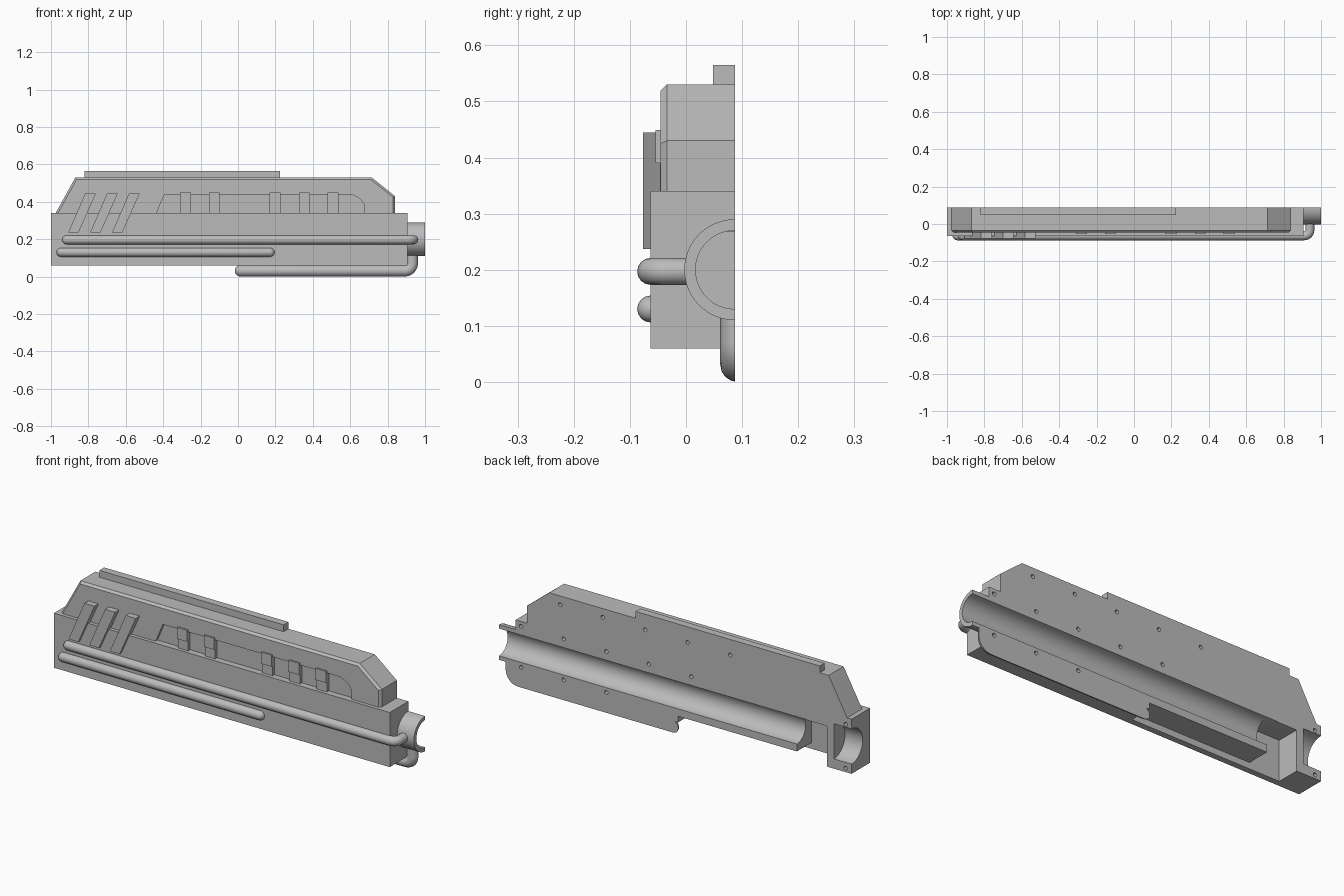
import bpy, bmesh, math
from mathutils import Vector, Matrix

if "Cube" in bpy.data.objects:
    bpy.data.objects.remove(bpy.data.objects["Cube"], do_unlink=True)

BACK = 0.087      # flat split plane
AXIS = 0.2        # bore height

grey = bpy.data.materials.new("plain_grey")
grey.use_nodes = True
grey.diffuse_color = (0.5, 0.5, 0.5, 1)
grey.node_tree.nodes["Principled BSDF"].inputs["Base Color"].default_value = (0.5, 0.5, 0.5, 1)


def finish(name, bm):
    bmesh.ops.recalc_face_normals(bm, faces=bm.faces[:])
    mesh = bpy.data.meshes.new(name)
    bm.to_mesh(mesh)
    bm.free()
    obj = bpy.data.objects.new(name, mesh)
    bpy.context.collection.objects.link(obj)
    mesh.materials.append(grey)
    return obj


def plate(name, outline, y0, y1, bevel=0.0):
    """Extrude an x-z outline from y0 (front) to y1, optionally chamfering the front rim."""
    bm = bmesh.new()
    front = bm.faces.new([bm.verts.new((x, y0, z)) for x, z in outline])
    rim = list(front.edges)
    res = bmesh.ops.extrude_face_region(bm, geom=[front], use_keep_orig=True)
    moved = [v for v in res["geom"] if isinstance(v, bmesh.types.BMVert)]
    bmesh.ops.translate(bm, verts=moved, vec=(0, y1 - y0, 0))
    if bevel:
        base = min(z for _, z in outline)
        rim = [e for e in rim if max(v.co.z for v in e.verts) > base + 0.001]
        bmesh.ops.bevel(bm, geom=rim, offset=bevel, segments=1, affect='EDGES')
    return finish(name, bm)


def box(name, x0, x1, y0, y1, z0, z1):
    return plate(name, [(x0, z0), (x1, z0), (x1, z1), (x0, z1)], y0, y1)


def rod(name, a, b, r, sides=48):
    """Cylinder between two points."""
    a, b = Vector(a), Vector(b)
    turn = (b - a).to_track_quat('Z', 'Y').to_matrix().to_4x4()
    bm = bmesh.new()
    bmesh.ops.create_cone(bm, cap_ends=True, segments=sides, radius1=r, radius2=r,
                          depth=(b - a).length,
                          matrix=Matrix.Translation((a + b) / 2) @ turn)
    return finish(name, bm)


def cut(obj, cutters):
    """Subtract the cutters and remove them."""
    bpy.context.view_layer.objects.active = obj
    for c in cutters:
        c.hide_render = True
        m = obj.modifiers.new("cut", 'BOOLEAN')
        m.operation, m.solver, m.object = 'DIFFERENCE', 'EXACT', c
        bpy.ops.object.modifier_apply(modifier=m.name)
        bpy.data.objects.remove(c, do_unlink=True)


def smooth(obj):
    bpy.ops.object.select_all(action='DESELECT')
    obj.select_set(True)
    bpy.context.view_layer.objects.active = obj
    bpy.ops.object.shade_smooth_by_angle(angle=math.radians(30))


def pipe(name, pts, r, bend=0.03, round_end=False):
    """Tube along straight runs with filleted corners and a domed start."""
    pts = [Vector(p) for p in pts]
    path = []
    d = (pts[1] - pts[0]).normalized()
    for i in range(6):
        t = math.pi / 2 * i / 5
        path.append((pts[0] + d * r * (1 - math.cos(t)), max(math.sin(t), 0.02)))
    for prev, p, nxt in zip(pts, pts[1:], pts[2:]):
        u, w = (prev - p).normalized(), (nxt - p).normalized()
        for i in range(9):
            t = math.pi / 2 * i / 8
            path.append((p + bend * (u * (1 - math.sin(t)) + w * (1 - math.cos(t))), 1))
    if round_end:
        for i in range(6):
            t = math.pi / 2 * i / 5
            path.append((pts[-1] - d * r * (1 - math.sin(t)), max(math.cos(t), 0.02)))
    else:
        path.append((pts[-1], 1))
    curve = bpy.data.curves.new(name, 'CURVE')
    curve.dimensions = '3D'
    curve.bevel_depth, curve.bevel_resolution, curve.use_fill_caps = r, 6, True
    s = curve.splines.new('POLY')
    s.points.add(len(path) - 1)
    for sp, (co, rad) in zip(s.points, path):
        sp.co, sp.radius = (*co, 1), rad
    obj = bpy.data.objects.new(name, curve)
    bpy.context.collection.objects.link(obj)
    curve.materials.append(grey)
    bpy.ops.object.select_all(action='DESELECT')
    obj.select_set(True)
    bpy.context.view_layer.objects.active = obj
    bpy.ops.object.convert(target='MESH')
    return bpy.context.view_layer.objects.active


def pin_hole(x, z):
    return rod("pin_cutter", (x, BACK - 0.03, z), (x, BACK + 0.03, z), 0.01, 16)


# Lower housing with bore, chamber, underside slot and rear socket
lower = box("lower_housing", -1, 0.905, -0.063, BACK, 0.06, 0.34)
cutters = [
    rod("bore_cutter", (-0.75, BACK, AXIS), (1.1, BACK, AXIS), 0.07),
    box("chamber_cutter", -0.86, -0.69, -0.032, 0.2, 0, 0.268),
    box("slot_cutter", -0.86, -0.015, -0.032, 0.2, -0.01, 0.092),
    rod("socket_cutter", (-1.1, BACK, AXIS), (-0.9, BACK, AXIS), 0.09),
]
cutters += [pin_hole(0.875 - 0.2415 * i, 0.315) for i in range(5)]
cutters += [pin_hole(0.875 - 0.2415 * i, 0.105) for i in range(3)]
cutters += [pin_hole(-0.966, z) for z in (0.305, 0.08)]
cut(lower, cutters)
smooth(lower)

# Upper housing with chamfered front rim and sunken side panel
upper = plate("upper_housing",
              [(-0.975, 0.34), (0.84, 0.34), (0.84, 0.43), (0.715, 0.53), (-0.87, 0.53)],
              -0.045, BACK, 0.011)
panel = plate("panel_cutter",
              [(-0.44, 0.33), (0.675, 0.33), (0.675, 0.385), (0.655, 0.415),
               (0.615, 0.437), (-0.395, 0.437)], -0.1, -0.03)
cut(upper, [panel] + [pin_hole(0.653 - 0.241 * i, 0.485) for i in range(5)])

# Top rail
box("top_rail", -0.82, 0.225, 0.048, BACK, 0.525, 0.565)

# Half ring at the front end of the bore
ring = rod("muzzle_ring", (0.88, BACK, AXIS), (1, BACK, AXIS), 0.09)
cut(ring, [rod("ring_bore_cutter", (0.8, BACK, AXIS), (1.1, BACK, AXIS), 0.07),
           box("ring_half_cutter", 0.8, 1.1, BACK, 0.3, 0, 0.5)])
smooth(ring)

# Slanted grip ribs
for i in range(3):
    x = -0.907 + 0.117 * i
    plate(f"grip_rib_{i + 1}",
          [(x, 0.237), (x + 0.055, 0.237), (x + 0.147, 0.445), (x + 0.09, 0.445)],
          -0.077, -0.035)

# Stepped clips across the side panel
for i, x in enumerate((-0.28, -0.127, 0.198, 0.354, 0.507)):
    box(f"clip_top_{i + 1}", x - 0.029, x + 0.029, -0.054, -0.025, 0.39, 0.449)
    box(f"clip_base_{i + 1}", x - 0.029, x + 0.029, -0.046, -0.025, 0.335, 0.39)

# Side pipes
smooth(pipe("long_side_pipe", [(-0.94, -0.063, 0.197), (0.94, -0.063, 0.197),
                               (0.94, 0.01, 0.197)], 0.024))
smooth(pipe("short_side_pipe", [(-0.97, -0.063, 0.13), (0.195, -0.063, 0.13)],
            0.024, round_end=True))

# Underside pipe, split on the back plane
under = pipe("under_pipe", [(-0.018, 0.092, 0.031), (0.932, 0.092, 0.031),
                            (0.932, 0.092, 0.125)], 0.031, 0.04)
cut(under, [box("pipe_half_cutter", -0.2, 1.1, BACK, 0.3, -0.1, 0.3)])
smooth(under)
